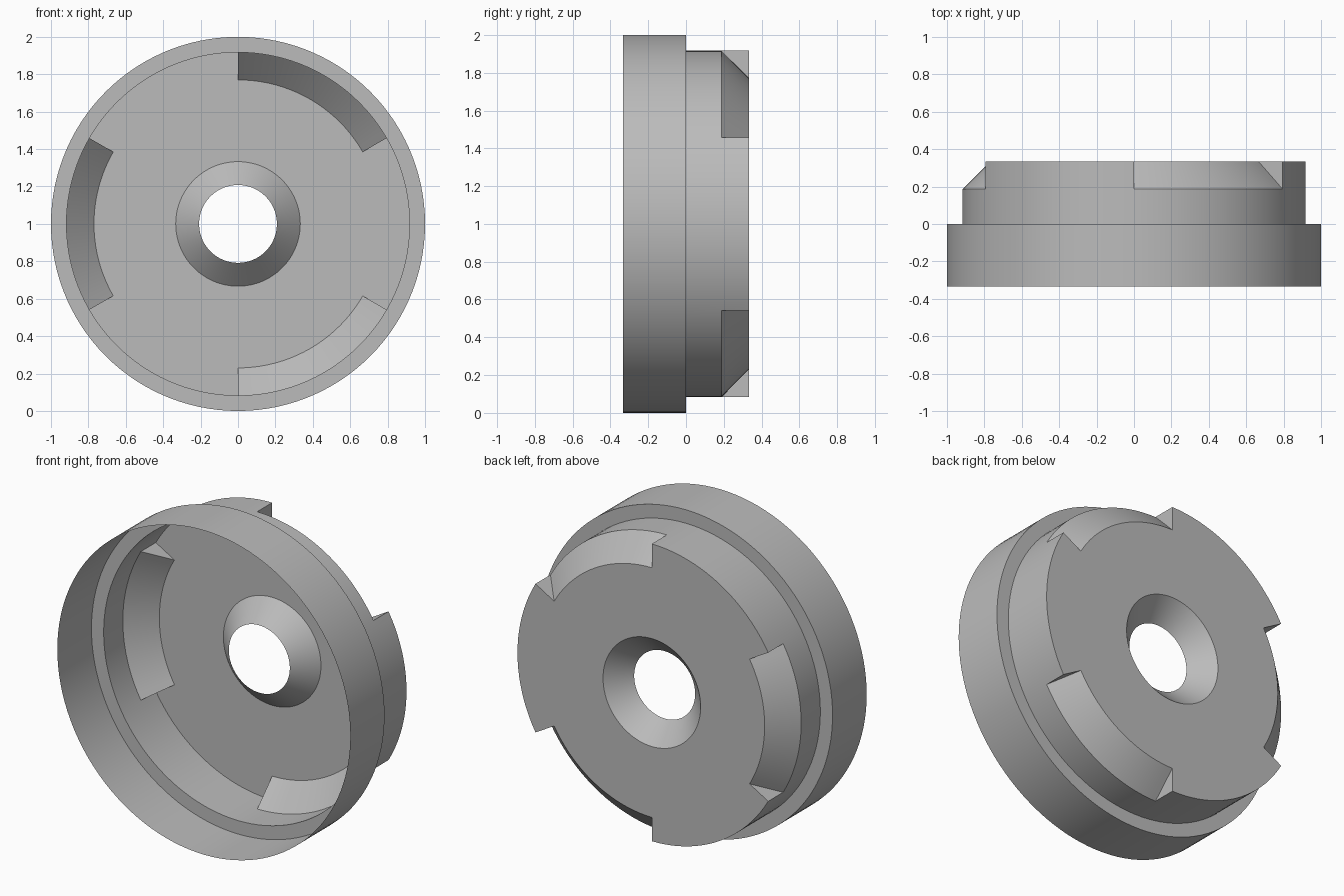
import bpy, bmesh
from math import sin, cos, radians
from mathutils import Vector

cube = bpy.data.objects.get("Cube")
if cube:
    bpy.data.objects.remove(cube, do_unlink=True)

# Light grey material
grey = bpy.data.materials.new("light_grey")
grey.use_nodes = True
COLOR = (0.5, 0.5, 0.5, 1)
grey.diffuse_color = COLOR
grey.node_tree.nodes["Principled BSDF"].inputs["Base Color"].default_value = COLOR

# Thin shell sections as (radius, y), from the front rim to the hole
SEGMENTS = 120
HALF, STEP_R, NOTCH_R, NOTCH_Y = 0.333, 0.917, 0.77, 0.187
rim = [(1, -HALF), (1, 0), (STEP_R, 0), (STEP_R, NOTCH_Y)]
corner = (STEP_R, HALF)
hub = [(NOTCH_R, HALF), (0.333, HALF), (0.208, 0.208)]
plain = rim + [corner] + hub
notched = rim + hub


def point(section, degrees):
    r, y = section
    a = radians(degrees)
    return Vector((r * cos(a), y, 1 + r * sin(a)))


bm = bmesh.new()


def face(points):
    bm.faces.new([bm.verts.new(p) for p in points])


# Revolve the section, with a chamfered notch in every second sixth
step = 360 / SEGMENTS
for i in range(SEGMENTS):
    a = i * step
    b = a + step
    section = notched if (a + step / 2 - 30) % 120 < 60 else plain
    for p, q in zip(section, section[1:]):
        face([point(p, a), point(q, a), point(q, b), point(p, b)])

# Triangular end walls of the notches
for a in range(30, 360, 60):
    face([point(rim[-1], a), point(corner, a), point(hub[0], a)])

bmesh.ops.remove_doubles(bm, verts=bm.verts, dist=0.0001)
bmesh.ops.recalc_face_normals(bm, faces=bm.faces)
# Turn the open shell so that its back disc faces outwards
bm.faces.ensure_lookup_table()
disc = max(bm.faces, key=lambda f: f.calc_center_median().y)
if disc.normal.y < 0:
    bmesh.ops.reverse_faces(bm, faces=bm.faces)

mesh = bpy.data.meshes.new("notched_cap")
bm.to_mesh(mesh)
bm.free()
mesh.materials.append(grey)
cap = bpy.data.objects.new("notched_cap", mesh)
bpy.context.collection.objects.link(cap)
bpy.ops.object.select_all(action="DESELECT")
cap.select_set(True)
bpy.context.view_layer.objects.active = cap
bpy.ops.object.shade_smooth_by_angle(angle=radians(25))
